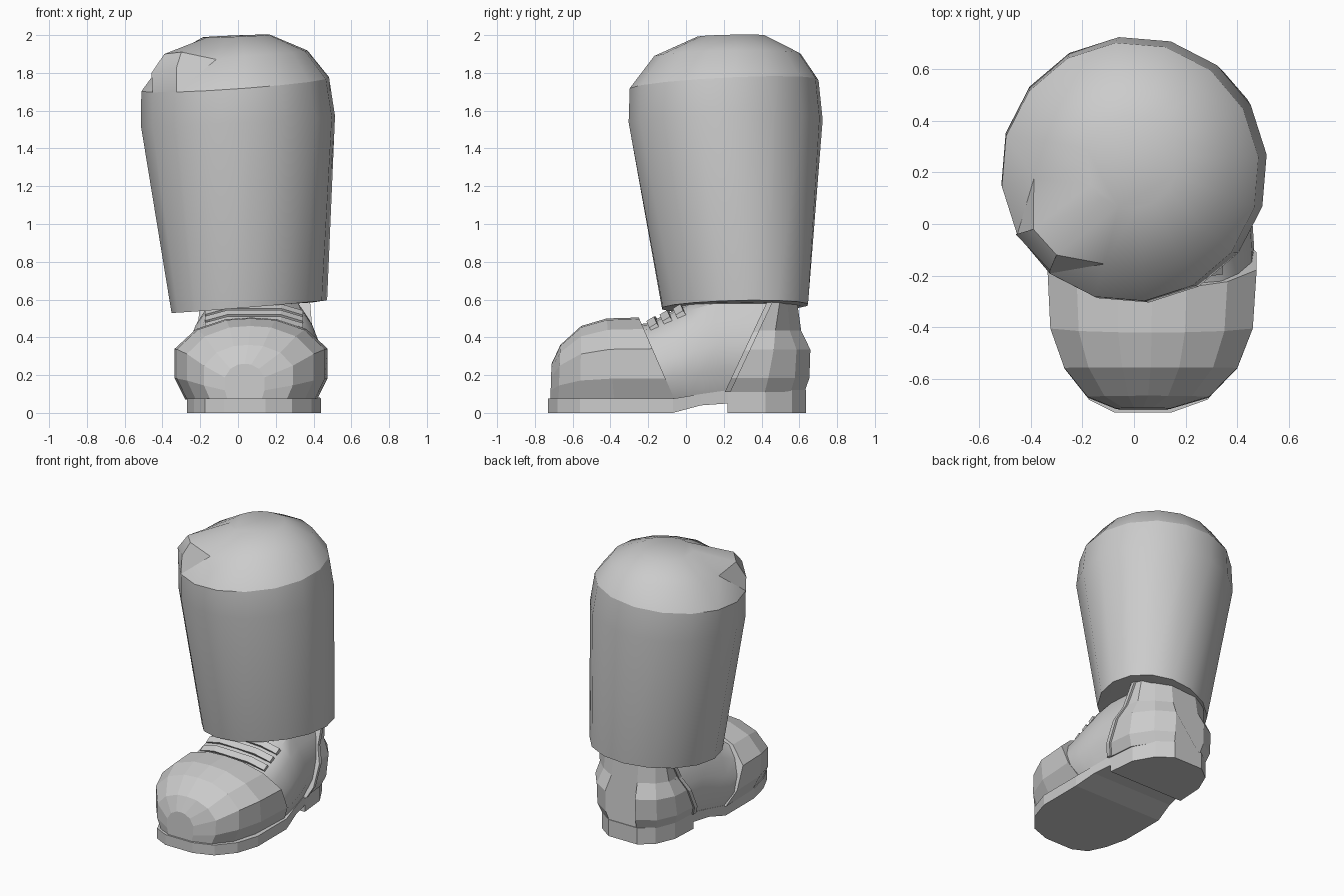
import bpy, bmesh
from math import cos, sin, radians

if "Cube" in bpy.data.objects:
    bpy.data.objects.remove(bpy.data.objects["Cube"])


def finish(name, bm, smooth=None):
    bmesh.ops.recalc_face_normals(bm, faces=bm.faces)
    me = bpy.data.meshes.new(name)
    bm.to_mesh(me)
    bm.free()
    ob = bpy.data.objects.new(name, me)
    bpy.context.collection.objects.link(ob)
    if smooth:
        bpy.ops.object.select_all(action='DESELECT')
        ob.select_set(True)
        bpy.context.view_layer.objects.active = ob
        bpy.ops.object.shade_smooth_by_angle(angle=radians(smooth), keep_sharp_edges=True)
    return ob


def skin(bm, rings):
    rows = [[bm.verts.new(p) for p in r] for r in rings]
    n = len(rows[0])
    for a, b in zip(rows, rows[1:]):
        for i in range(n):
            j = (i + 1) % n
            bm.faces.new((a[i], a[j], b[j], b[i]))
    bm.faces.new(rows[0])
    bm.faces.new(rows[-1])
    return rows


def loft(name, half, stations, smooth=None):
    """half: right half section (u, v, bulge)
    station: y_bottom, y_top, cx, half width, z_bottom, z_top, bulge amount"""
    sec = half + [(-p[0],) + p[1:] for p in reversed(half) if p[0]]
    rings = []
    for yb, yt, cx, w, zb, zt, *k in stations:
        k = k[0] if k else 0
        rings.append([(cx + p[0] * w,
                       yb + (yt - yb) * p[1] + (k * p[2] if k else 0),
                       zb + (zt - zb) * p[1]) for p in sec])
    bm = bmesh.new()
    skin(bm, rings)
    return finish(name, bm, smooth)


# Trouser leg: 16-sided tapered tube with a domed top; skew stretches it diagonally
def leg_ring(cx, cy, rx, ry, z, tx=0, ty=0, skew=0):
    out = []
    for i in range(16):
        a = radians(6.5 + 22.5 * i)
        dx, dy = rx * cos(a), ry * sin(a)
        dx, dy = dx + skew * dy, dy + skew * dx
        out.append((cx + dx, cy + dy, z + tx * dx + ty * dy))
    return out


bm = bmesh.new()
rows = skin(bm, [
    leg_ring(.07, .26, .32, .31, .565, .06, 0, .1),
    leg_ring(.06, .26, .41, .39, .563, .08, .01, .1),
    leg_ring(0, .21, .517, .517, 1.545, .05, .02),
    leg_ring(-.015, .202, .5, .503, 1.74, .07, .05),
    leg_ring(-.01, .22, .38, .39, 1.895, .06, .02),
    leg_ring(-.01, .24, .18, .18, 1.995, .04, .02),
])
# Pinched fold at the front left of the dome
rim, dome = rows[3], rows[4]
dome[9].co = (-.39, -.02, 1.9)
dome[10].co = (-.30, -.12, 1.91)
dome[11].co.z -= .01
bmesh.ops.connect_verts(bm, verts=[rim[9], dome[8]])
bmesh.ops.connect_verts(bm, verts=[rim[10], dome[11]])
sharp = [(rim[i], rim[(i + 1) % 16]) for i in range(16)]
sharp += [(rim[9], dome[9]), (rim[10], dome[10]), (rim[9], dome[8]), (rim[10], dome[11]),
          (dome[9], dome[8]), (dome[10], dome[11])]
for a, b in sharp:
    e = bm.edges.get((a, b))
    if e:
        e.smooth = False
# swell the fold outward half way up
mid = []
for a, b, co in ((rim[9], dome[9], (-.458, -.04, 1.8)), (rim[10], dome[10], (-.325, -.18, 1.83))):
    new = bmesh.utils.edge_split(bm.edges.get((a, b)), a, .5)[1]
    new.co = co
    mid.append(new)
bmesh.ops.connect_verts(bm, verts=mid)
finish("trouser_leg", bm, 35)

# Toe cap: faceted, converging at the front
toe_half = [(.86, 0), (1, .26), (1, .62), (.72, .86), (.33, .98), (0, 1)]
loft("toe_cap", toe_half, [
    (-.718, -.712, .035, .105, .07, .26),
    (-.675, -.665, .055, .235, .07, .36),
    (-.56, -.555, .065, .335, .07, .46),
    (-.38, -.42, .068, .392, .07, .50),
    (-.06, -.25, .07, .405, .07, .505),
])

# Middle of the boot: smooth instep rising into the leg
mid_half = [(.86, 0), (1, .24), (.98, .5), (.85, .75), (.68, .92), (.36, .98), (0, 1)]
loft("instep", mid_half, [
    (-.12, -.29, .07, .39, .07, .465),
    (-.05, -.20, .075, .39, .07, .475),
    (.02, -.10, .08, .38, .08, .525),
    (.10, .02, .085, .365, .09, .585),
    (.20, .14, .085, .345, .11, .62),
    (.33, .46, .085, .315, .11, .62),
], 40)

# Heel counter bulging at the back, with its front trim strip
heel_half = [(.9, 0, -.015), (1, .15, .02), (1, .45, .042), (.87, .65, .005),
             (.83, 1, 0), (.4, 1, 0), (0, 1, 0)]
loft("heel_counter", heel_half, [
    (.21, .46, .09, .337, .11, .61),
    (.42, .50, .085, .32, .11, .61, .2),
    (.565, .535, .07, .24, .11, .61, .8),
    (.642, .585, .07, .12, .11, .61, 1),
])
loft("heel_trim", heel_half, [
    (.205, .435, .09, .35, .11, .60),
    (.235, .465, .09, .348, .11, .60),
])

# Sole with arch and stepped heel
slab = [(1, 0), (1, 1)]
loft("sole", slab, [(y, y, cx, w, zb, zt) for y, cx, w, zb, zt in (
    (-.73, .035, .11, 0, .075),
    (-.68, .055, .23, 0, .075),
    (-.56, .078, .31, 0, .075),
    (-.40, .085, .355, 0, .075),
    (-.07, .085, .355, 0, .075),
    (.08, .085, .325, .04, .10),
    (.22, .085, .30, .05, .12),
    (.22, .085, .30, 0, .12),
    (.42, .08, .285, 0, .12),
    (.56, .07, .215, 0, .12),
    (.635, .065, .115, 0, .12))])

# Laces: thin bars bent over the instep
for k, (y, z) in enumerate(((-.175, .508), (-.105, .542), (-.035, .575))):
    rings = []
    for u, dy, dz in ((-1, .02, -.042), (-.55, .005, -.01), (.55, -.005, -.01), (1, .01, -.045)):
        x, yy, zz = .085 + .26 * u, y + dy, z + dz
        rings.append([(x, yy - .03, zz - .012), (x, yy + .01, zz + .012),
                      (x, yy + .025, zz - .012), (x, yy - .015, zz - .036)])
    bm = bmesh.new()
    skin(bm, rings)
    finish("lace_%d" % (k + 1), bm)
